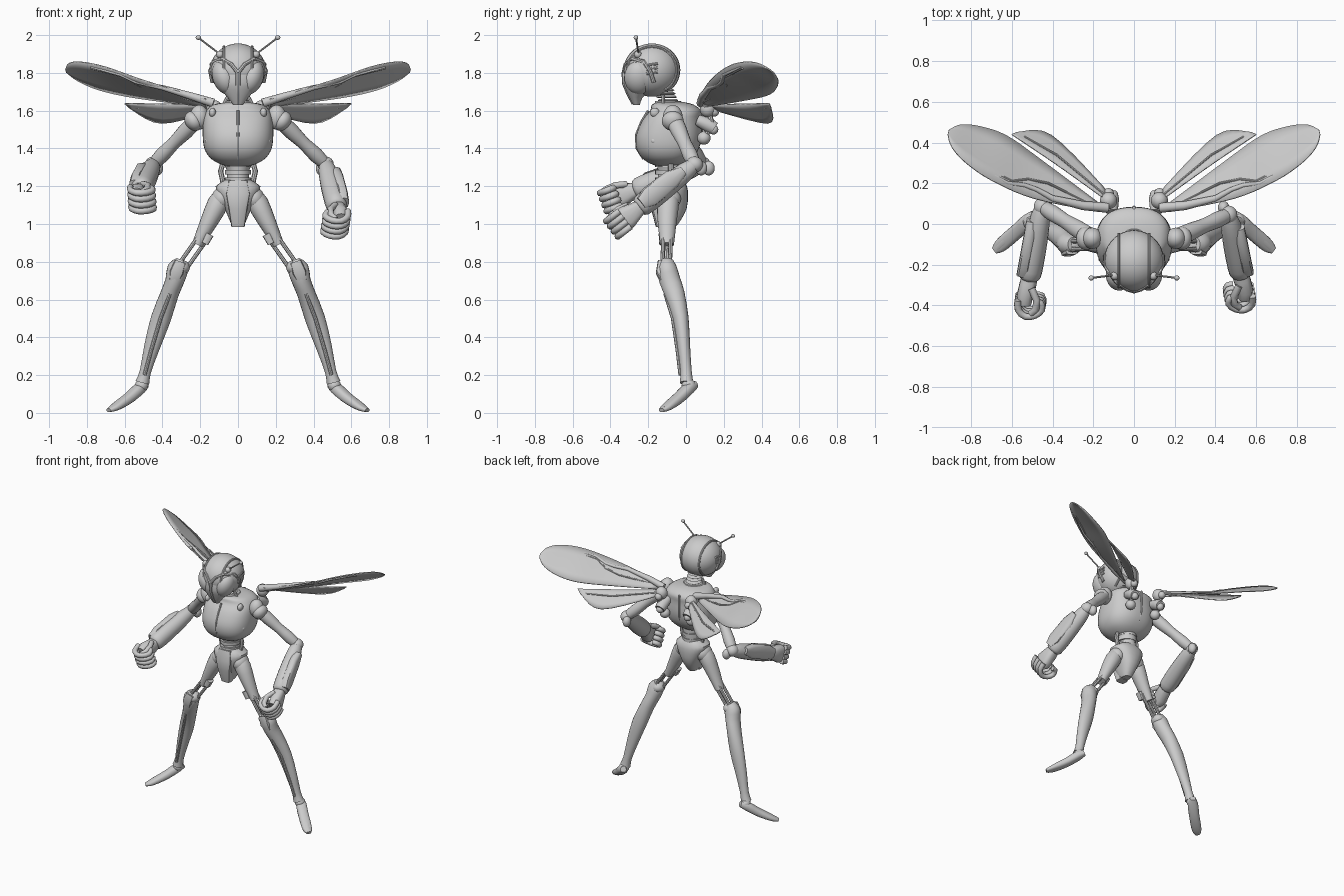
import bpy, bmesh, math
from mathutils import Vector, Matrix

X, Y, Z = Vector((1, 0, 0)), Vector((0, 1, 0)), Vector((0, 0, 1))


def finish(name, bm, angle=42):
    bmesh.ops.recalc_face_normals(bm, faces=bm.faces)
    for f in bm.faces:
        f.smooth = True
    for e in bm.edges:
        e.smooth = e.calc_face_angle(0) < math.radians(angle)
    me = bpy.data.meshes.new(name)
    bm.to_mesh(me)
    bm.free()
    ob = bpy.data.objects.new(name, me)
    bpy.context.collection.objects.link(ob)
    return ob


def spline(pts, n):
    """Catmull-Rom through tuples of any length."""
    out = []
    for i in range(len(pts) - 1):
        a, b, c, d = pts[max(i - 1, 0)], pts[i], pts[i + 1], pts[min(i + 2, len(pts) - 1)]
        for k in range(n):
            t = k / n
            out.append(tuple(.5 * (2 * q + (r - p) * t + (2 * p - 5 * q + 4 * r - s) * t * t
                                   + (3 * q - p - 3 * r + s) * t ** 3)
                             for p, q, r, s in zip(a, b, c, d)))
    return out + [tuple(pts[-1])]


def loft(name, rings, ref=Y, n=16, flat=False, power=2, smooth=1):
    """Rings (x, y, z, side radius, ref radius) swept along their centres."""
    rings = spline(rings, smooth) if smooth > 1 else rings
    bm, loops = bmesh.new(), []
    for i, r in enumerate(rings):
        c = Vector(r[:3])
        t = (Vector(rings[min(i + 1, len(rings) - 1)][:3]) - Vector(rings[max(i - 1, 0)][:3])).normalized()
        s = X if flat else t.cross(ref).normalized()
        u = Y if flat else s.cross(t).normalized()
        loop = []
        for k in range(n):
            co, si = math.cos(math.tau * k / n), math.sin(math.tau * k / n)
            p = s * r[3] * math.copysign(abs(co) ** (2 / power), co)
            q = u * r[4] * math.copysign(abs(si) ** (2 / power), si)
            loop.append(bm.verts.new(c + p + q))
        loops.append(loop)
    for a, b in zip(loops, loops[1:]):
        for k in range(n):
            bm.faces.new((a[k], a[(k + 1) % n], b[(k + 1) % n], b[k]))
    bm.faces.new(loops[0])
    bm.faces.new(loops[-1])
    return finish(name, bm)


def rod(name, pts, r, ref=Y, n=8):
    return loft(name, [(*p, r, r) for p in pts], ref, n)


def ball(name, c, r, rot=0):
    bm = bmesh.new()
    r = (r,) * 3 if isinstance(r, (int, float)) else r
    m = Matrix.Translation(c) @ Matrix.Rotation(rot, 4, 'Y') @ Matrix.Diagonal((*r, 1))
    bmesh.ops.create_uvsphere(bm, u_segments=28, v_segments=18, radius=1, matrix=m)
    return finish(name, bm)


def side(s, pts):
    return [(s * p[0], *p[1:]) for p in pts]


def wing(name, lead, trail):
    bm = bmesh.new()
    rows = []
    for p, q in zip(spline(lead, 5), spline(trail, 5)):
        rows.append([bm.verts.new(Vector(p).lerp(Vector(q), k / 4)) for k in range(5)])
    for a, b in zip(rows, rows[1:]):
        for k in range(4):
            bm.faces.new((a[k], a[k + 1], b[k + 1], b[k]))
    ob = finish(name, bm)
    m = ob.modifiers.new("thickness", 'SOLIDIFY')
    m.thickness, m.offset = .007, 0


# Torso, waist and pelvis
loft("torso", [(0, -.08, 1.645, .06, .07), (0, -.07, 1.632, .13, .11), (0, -.055, 1.60, .168, .135),
               (0, -.075, 1.55, .183, .155), (0, -.09, 1.47, .187, .174), (0, -.097, 1.40, .178, .165),
               (0, -.1, 1.35, .148, .133), (0, -.1, 1.32, .1, .09), (0, -.1, 1.305, .05, .045)],
     flat=True, n=40, power=2.4, smooth=3)
rod("chest_seam", [(0, -.2, 1.60), (0, -.236, 1.54), (0, -.264, 1.47), (0, -.26, 1.40), (0, -.225, 1.345)], .007, X)
rod("back_seam", [(0, .08, 1.61), (0, .083, 1.53), (0, .08, 1.45), (0, .05, 1.38)], .008, X)
loft("waist", [(0, -.085, 1.34, .085, .075), (0, -.08, 1.29, .062, .07), (0, -.08, 1.25, .058, .068),
               (0, -.085, 1.19, .07, .075)], flat=True, n=24, smooth=3)
for i, z in enumerate((1.315, 1.275, 1.235)):
    loft("waist_band_%d" % i, [(0, -.085, z - .012, .07, .078), (0, -.085, z + .012, .07, .078)], flat=True, n=24)
loft("pelvis", [(0, -.085, 1.235, .065, .07), (0, -.085, 1.20, .118, .09), (0, -.085, 1.15, .105, .096),
                (0, -.085, 1.08, .07, .088), (0, -.09, 1.02, .045, .062), (0, -.09, .99, .03, .04)],
     flat=True, n=24, power=2.4, smooth=2)
loft("pelvis_plate", [(0, -.14, 1.23, .05, .03), (0, -.155, 1.16, .065, .035), (0, -.15, 1.08, .05, .035),
                      (0, -.13, .985, .035, .03)], flat=True, n=12, power=4)

# Neck and head
loft("collar", [(0, -.09, 1.625, .085, .08), (0, -.095, 1.65, .068, .068)], flat=True, n=28)
for i in range(4):
    z, y = 1.648 + .018 * i, -.095 - .007 * i
    loft("neck_ring_%d" % i, [(0, y, z, .045, .045), (0, y, z + .006, .055, .055),
                              (0, y, z + .014, .045, .045)], flat=True, n=24)
ball("helmet", (0, -.18, 1.815), (.147, .15, .141))
loft("face_mask", [(0, -.2, 1.81, .13, .125), (0, -.225, 1.75, .118, .105), (0, -.25, 1.71, .09, .068),
                   (0, -.265, 1.67, .055, .035), (0, -.262, 1.63, .026, .018)], flat=True, n=28, smooth=2)
rod("nose_ridge", [(0, -.327, 1.80), (0, -.325, 1.745), (0, -.302, 1.69), (0, -.275, 1.64)], .014, X)
for s in (-1, 1):
    ball("eye", (s * .072, -.25, 1.775), (.062, .077, .092), s * .35)
    rod("brow", side(s, [(0, -.33, 1.80), (.035, -.32, 1.845), (.085, -.285, 1.875), (.13, -.225, 1.86),
                         (.147, -.19, 1.81), (.135, -.17, 1.75)]), .011)
    arc = [math.radians(a) for a in range(-30, 215, 10)]
    rod("helmet_rim", [(s * .075, -.18 - .13 * math.cos(a + .5), 1.815 + .124 * math.sin(a + .5)) for a in arc],
        .007, X)
    for i in range(3):
        rod("ear_slot", side(s, [(.143, -.21, 1.795 + i * .022), (.143, -.15, 1.805 + i * .022)]), .007, Z)
    ball("antenna_base", (s * .095, -.255, 1.897), .02)
    rod("antenna", side(s, [(.09, -.25, 1.895), (.212, -.265, 1.988)]), .005)
    ball("antenna_tip", (s * .21, -.265, 1.987), (.014, .012, .012))

# Chest details, legs and feet on both sides
for s in (-1, 1):
    ball("chest_bolt", (s * .135, -.165, 1.59), (.018, .025, .025))
    ball("side_bolt", (s * .163, -.17, 1.44), (.012, .016, .016))
    rod("waist_strut", side(s, [(.075, -.08, 1.34), (.092, -.08, 1.28), (.075, -.08, 1.2)]), .014)
    rod("collar_strut", side(s, [(.05, -.12, 1.68), (.085, -.12, 1.615)]), .01)
    ball("hip_joint", (s * .085, -.092, 1.135), (.055, .065, .06))
    loft("thigh", side(s, [(.08, -.09, 1.16, .04, .045), (.105, -.095, 1.11, .056, .058),
                           (.155, -.1, 1.01, .046, .05), (.19, -.1, .94, .036, .042),
                           (.215, -.1, .89, .03, .036)]), n=20, smooth=2)
    for dx, dy in ((-.022, 0), (.018, -.02), (.018, .02)):
        rod("thigh_rod", side(s, [(.18 + dx, -.1 + dy, .94 + dx * .6), (.3 + dx, -.105 + dy, .77 + dx * .6)]), .011)
    loft("thigh_clip", side(s, [(.15, -.12, .945, .022, .025), (.175, -.12, .895, .018, .022)]), n=10, power=4)
    ball("knee_joint", (s * .3, -.1, .77), (.045, .05, .04))
    loft("shin", side(s, [(.298, -.1, .805, .03, .035), (.318, -.1, .765, .056, .052),
                          (.335, -.085, .70, .05, .056), (.362, -.06, .63, .048, .053),
                          (.408, -.028, .50, .053, .042), (.455, -.012, .35, .042, .034),
                          (.49, 0, .22, .03, .03), (.506, .003, .16, .037, .036)]), n=20, smooth=2)
    loft("knee_cap", side(s, [(.305, -.135, .80, .03, .015), (.325, -.14, .745, .036, .02),
                              (.345, -.115, .68, .022, .015)]), n=10, power=3)
    rod("shin_ridge", side(s, [(.36, -.11, .63), (.41, -.07, .50), (.46, -.045, .33), (.495, -.03, .2)]), .01)
    ball("ankle", (s * .51, .015, .145), (.035, .038, .034))
    loft("foot", side(s, [(.49, .05, .15, .02, .02), (.52, .015, .13, .036, .03), (.57, -.032, .085, .036, .028),
                          (.62, -.075, .05, .036, .024), (.66, -.11, .025, .032, .017),
                          (.685, -.13, .014, .018, .01)]), Z, n=16, power=2.5, smooth=2)
    loft("toe_plate", side(s, [(.59, -.05, .088, .02, .008), (.64, -.09, .053, .022, .009),
                               (.672, -.12, .028, .016, .007)]), Z, n=10)

# Arms: right hand held lower than the left
arms = ((1, Vector((.465, .045, 1.315)), Vector((.525, -.25, 1.085))),
        (-1, Vector((-.45, .085, 1.315)), Vector((-.515, -.27, 1.18))))
for s, elbow, wrist in arms:
    sh = Vector((s * .205, -.07, 1.565))
    ball("shoulder", sh, (.05, .052, .065))
    ball("shoulder_cap", sh + Vector((s * .03, 0, -.02)), (.045, .058, .055), s * .6)
    at = lambda a, b, t, *r: (*a.lerp(b, t), *r)
    loft("upper_arm", [at(sh, elbow, .08, .04, .045), at(sh, elbow, .3, .042, .043), at(sh, elbow, .55, .034, .036),
                       at(sh, elbow, .8, .04, .04), at(sh, elbow, 1, .03, .032)], n=18, smooth=2)
    ball("elbow", elbow, (.042, .045, .042))
    ball("elbow_spur", elbow + Vector((-s * .025, .035, -.02)), (.028, .032, .038))
    d = (wrist - elbow).normalized()
    loft("forearm", [at(elbow, wrist, 0, .035, .035), at(elbow, wrist, .15, .048, .05), at(elbow, wrist, .45, .056, .058),
                     at(elbow, wrist, .75, .058, .062), at(elbow, wrist, .95, .055, .058),
                     at(elbow, wrist, 1, .04, .042)], Z, n=18, smooth=2)
    inward = Vector((-s, 0, 0))
    inward = (inward - d * inward.dot(d)).normalized()
    up = (Z - d * Z.dot(d)).normalized()
    outer = elbow - inward * .035 + up * .012
    loft("forearm_guard", [at(outer, outer + wrist - elbow, t, .03, r) for t, r in
                           ((.2, .025), (.4, .052), (.8, .056), (.95, .035))], Z, n=12, power=3)
    # Fist with stacked curled fingers
    loft("palm", [(*(wrist - d * .02), .036, .036), (*(wrist + d * .02), .042, .046),
                  (*(wrist + d * .08 - inward * .005), .04, .064), (*(wrist + d * .125), .034, .058)],
         Z, n=16, power=2.8)
    for i in range(4):
        b = wrist + up * (.034 * (i - 1.5)) + inward * .01
        path = [(.10, -.045), (.15, -.035), (.178, .005), (.165, .05), (.13, .078), (.095, .065), (.095, .04)]
        rod("finger_%d" % i, spline([tuple(b + d * p + inward * q) for p, q in path], 2), .0175, up, 10)
    path = [(.03, .02, .045), (.08, .055, .06), (.13, .06, .058), (.16, .04, .05)]
    rod("thumb", [wrist + d * p + inward * q + up * r for p, q, r in path], .018, Z, 10)

# Wings, struts and root joints
for s in (-1, 1):
    wing("upper_wing",
         side(s, [(.17, .06, 1.66), (.49, .125, 1.757), (.70, .215, 1.83), (.83, .305, 1.857), (.895, .38, 1.85),
                  (.914, .44, 1.82)]),
         side(s, [(.17, .10, 1.62), (.45, .31, 1.655), (.62, .43, 1.682), (.75, .477, 1.715), (.85, .487, 1.76),
                  (.908, .462, 1.803)]))
    wing("lower_wing", side(s, [(.14, .12, 1.63), (.37, .285, 1.635), (.60, .44, 1.638)]),
         side(s, [(.13, .16, 1.60), (.405, .435, 1.533), (.575, .45, 1.615)]))
    loft("wing_strut", side(s, [(.13, .08, 1.64, .025, .025), (.25, .09, 1.678, .022, .02),
                                (.40, .125, 1.722, .016, .014), (.48, .17, 1.738, .012, .011),
                                (.54, .19, 1.752, .012, .011), (.62, .2, 1.79, .01, .01),
                                (.78, .29, 1.83, .004, .005)]), Z, n=10)
    rod("wing_vein", side(s, [(.2, .09, 1.645), (.42, .2, 1.70), (.52, .22, 1.73), (.60, .21, 1.778),
                              (.78, .3, 1.825)]), .006, Z)
    rod("lower_vein", side(s, [(.14, .14, 1.62), (.38, .34, 1.605), (.54, .43, 1.615)]), .006, Z)
    ball("wing_joint", (s * .125, .115, 1.61), (.042, .042, .045))
    ball("wing_pivot", (s * .125, .15, 1.595), .026)
    loft("back_thruster", side(s, [(.11, .06, 1.55, .03, .03), (.115, .12, 1.525, .042, .04),
                                   (.115, .15, 1.505, .036, .034)]), Z, n=16)
    ball("thruster_core", (s * .115, .145, 1.50), .026)
    ball("lower_pod", (s * .11, .095, 1.455), (.035, .035, .035))
    rod("back_link", side(s, [(.12, .12, 1.6), (.135, .135, 1.54), (.11, .1, 1.45)]), .014)
